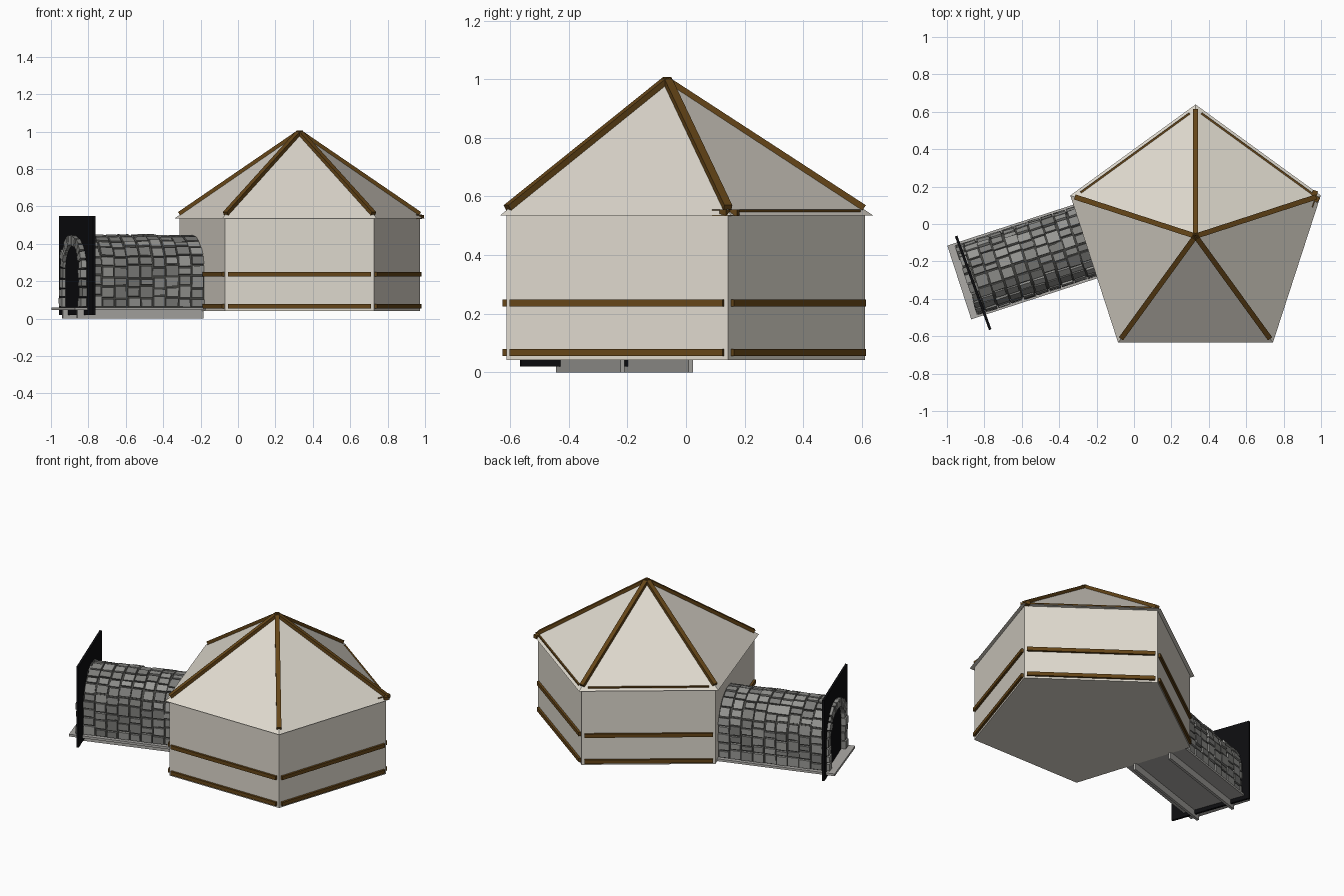
import bpy, bmesh, math, random
from mathutils import Vector, Matrix

if "Cube" in bpy.data.objects:
    bpy.data.objects.remove(bpy.data.objects["Cube"])

random.seed(4)
C = Vector((0.329, -0.065, 0))      # house centre
R_WALL, R_ROOF = 0.676, 0.704
APO = R_WALL * math.cos(math.pi / 5)


def mat(name, col):
    m = bpy.data.materials.new(name)
    m.diffuse_color = (*col, 1)
    m.use_nodes = True
    m.node_tree.nodes["Principled BSDF"].inputs["Base Color"].default_value = m.diffuse_color
    return m


CREAM = mat("cream", (0.73, 0.69, 0.61))
WOOD = mat("wood", (0.13, 0.06, 0.009))
BLACK = mat("black", (0.004, 0.004, 0.005))
MORTAR = mat("mortar", (0.06, 0.06, 0.055))
STONES = [mat("stone_%d" % i, (g, g, g * 0.95)) for i, g in enumerate((0.2, 0.25, 0.31))]
SLAB = mat("slab", (0.42, 0.41, 0.39))


def finish(bm, name, mats, matrix=None):
    bmesh.ops.recalc_face_normals(bm, faces=bm.faces)
    me = bpy.data.meshes.new(name)
    bm.to_mesh(me)
    bm.free()
    for m in mats:
        me.materials.append(m)
    ob = bpy.data.objects.new(name, me)
    bpy.context.collection.objects.link(ob)
    if matrix:
        ob.matrix_world = matrix
    return ob


def cone(name, r0, r1, z0, z1, m):
    # five-sided prism or pyramid with a corner facing +y
    bm = bmesh.new()
    bmesh.ops.create_cone(bm, cap_ends=True, segments=5, radius1=r0, radius2=r1, depth=z1 - z0)
    v = max(bm.verts, key=lambda w: (w.co.xy.length, w.co.y))
    turn = math.pi / 2 - math.atan2(v.co.y, v.co.x)
    bmesh.ops.rotate(bm, verts=bm.verts, matrix=Matrix.Rotation(turn, 3, 'Z'))
    return finish(bm, name, [m], Matrix.Translation(C + Vector((0, 0, (z0 + z1) / 2))))


def box(name, lo, hi, m, matrix=None):
    lo, hi = Vector(lo), Vector(hi)
    bm = bmesh.new()
    bmesh.ops.create_cube(bm, size=1)
    for v in bm.verts:
        v.co = (lo + hi) / 2 + Vector(a * b for a, b in zip(v.co, hi - lo))
    return finish(bm, name, [m], matrix)


def beam(name, a, b, w, h):
    # rectangular timber between two points
    x = (b - a).normalized()
    y = Vector((0, 0, 1)).cross(x).normalized()
    z = x.cross(y)
    rot = Matrix((x, y, z)).transposed().to_4x4()
    return box(name, (0, -w / 2, -h / 2), ((b - a).length, w / 2, h / 2), WOOD,
               Matrix.Translation(a) @ rot)


def polar(r, deg, z):
    t = math.radians(deg)
    return C + Vector((r * math.cos(t), r * math.sin(t), z))


# House body and roof
cone("house_walls", R_WALL, R_WALL, 0.042, 0.54, CREAM)
cone("roof", R_ROOF, 0.0, 0.535, 0.995, CREAM)

# Ridge timbers
for i in range(5):
    beam("ridge_beam_%d" % i, polar(0.0, 90 + 72 * i, 0.997), polar(0.672, 90 + 72 * i, 0.56), 0.028, 0.024)


# Horizontal wall timbers; the left wall (198 degrees) leaves room for the tunnel
def wall_beam(name, deg, apo, z, t0, t1, h):
    t = math.radians(deg)
    tan = Vector((-math.sin(t), math.cos(t), 0))
    base = polar(apo, deg, z)
    beam(name, base + tan * t0, base + tan * t1, 0.028, h)


for deg in (54, 126, 198, 270, 342):
    t0 = 0.05 if deg == 198 else -0.382
    wall_beam("upper_wall_beam_%d" % deg, deg, APO, 0.237, t0, 0.382, 0.024)
    wall_beam("lower_wall_beam_%d" % deg, deg, APO, 0.067, t0, 0.382, 0.024)
wall_beam("eave_beam_back_right", 54, 0.541, 0.545, -0.42, 0.36, 0.02)
wall_beam("eave_beam_back_left", 126, 0.541, 0.545, -0.36, 0.36, 0.02)
wall_beam("eave_beam_right", 342, 0.535, 0.545, 0.34, 0.43, 0.022)

# Tunnel frame: local x runs out of the left wall, local y across the tunnel
T = (Matrix.Translation(polar(APO, 198, 0)) @ Matrix.Rotation(math.radians(198), 4, 'Z')
     @ Matrix.Translation((0, -0.155, 0)))
ZB, ZS, RAD = 0.06, 0.255, 0.19
TOTAL = 2 * (ZS - ZB) + math.pi * RAD


def arch(s, r):
    # point on the arch outline at distance s, at offset radius r
    leg = ZS - ZB
    if s < leg:
        return -r, ZB + s
    if s > TOTAL - leg:
        return r, ZB + TOTAL - s
    a = math.pi - (s - leg) / RAD
    return r * math.cos(a), ZS + r * math.sin(a)


# Dark mortar core
bm = bmesh.new()
prof = [arch(TOTAL * i / 36, 0.181) for i in range(37)]
f = bm.faces.new([bm.verts.new((-0.02, *p)) for p in prof])
ext = bmesh.ops.extrude_face_region(bm, geom=[f])
bmesh.ops.translate(bm, vec=(0.67, 0, 0), verts=[v for v in ext["geom"] if isinstance(v, bmesh.types.BMVert)])
finish(bm, "tunnel_core", [MORTAR], T)


# Rings of irregular stones
def stone_ring(bm, x0, x1, n, r_in):
    cuts = [TOTAL * (i + (random.uniform(-0.2, 0.2) if 0 < i < n else 0)) / n for i in range(n + 1)]
    for s0, s1 in zip(cuts, cuts[1:]):
        a, b = x0 + random.uniform(0, 0.008), x1 - random.uniform(0, 0.008)
        ro = RAD + random.uniform(-0.002, 0.007)
        vs = []
        for r, k in ((r_in, 0.003), (ro, 0.005)):
            vs += [bm.verts.new((x, *arch(s, r + random.uniform(-0.002, 0.002)))) for x, s in
                   ((a, s0 + k), (b, s0 + k), (b, s1 - k), (a, s1 - k))]
        m = random.randrange(3)
        for q in ((0, 1, 2, 3), (4, 5, 6, 7), (0, 1, 5, 4), (1, 2, 6, 5), (2, 3, 7, 6), (3, 0, 4, 7)):
            bm.faces.new([vs[i] for i in q]).material_index = m


bm = bmesh.new()
RINGS, STEP = 9, 0.072
for i in range(RINGS):
    stone_ring(bm, i * STEP, (i + 1) * STEP, 18, 0.165)
finish(bm, "tunnel_stones", STONES, T)

# Entrance arch standing proud of the black panel
bm = bmesh.new()
stone_ring(bm, 0.645, 0.695, 19, 0.14)
finish(bm, "entrance_arch", STONES, T)
box("entrance_panel", (-0.007, -0.266, 0.02), (0.007, 0.266, 0.55), BLACK,
    T @ Matrix.Translation((0.661, 0.025, 0)) @ Matrix.Rotation(math.radians(2), 4, 'Z'))

# Tunnel floor with two runners below
box("tunnel_floor", (-0.05, -0.207, 0.045), (0.731, 0.207, 0.06), SLAB, T)
for i, y in enumerate((-0.105, 0.14)):
    box("floor_runner_%d" % i, (-0.01, y - 0.008, 0.0), (0.70, y + 0.008, 0.046), SLAB, T)
